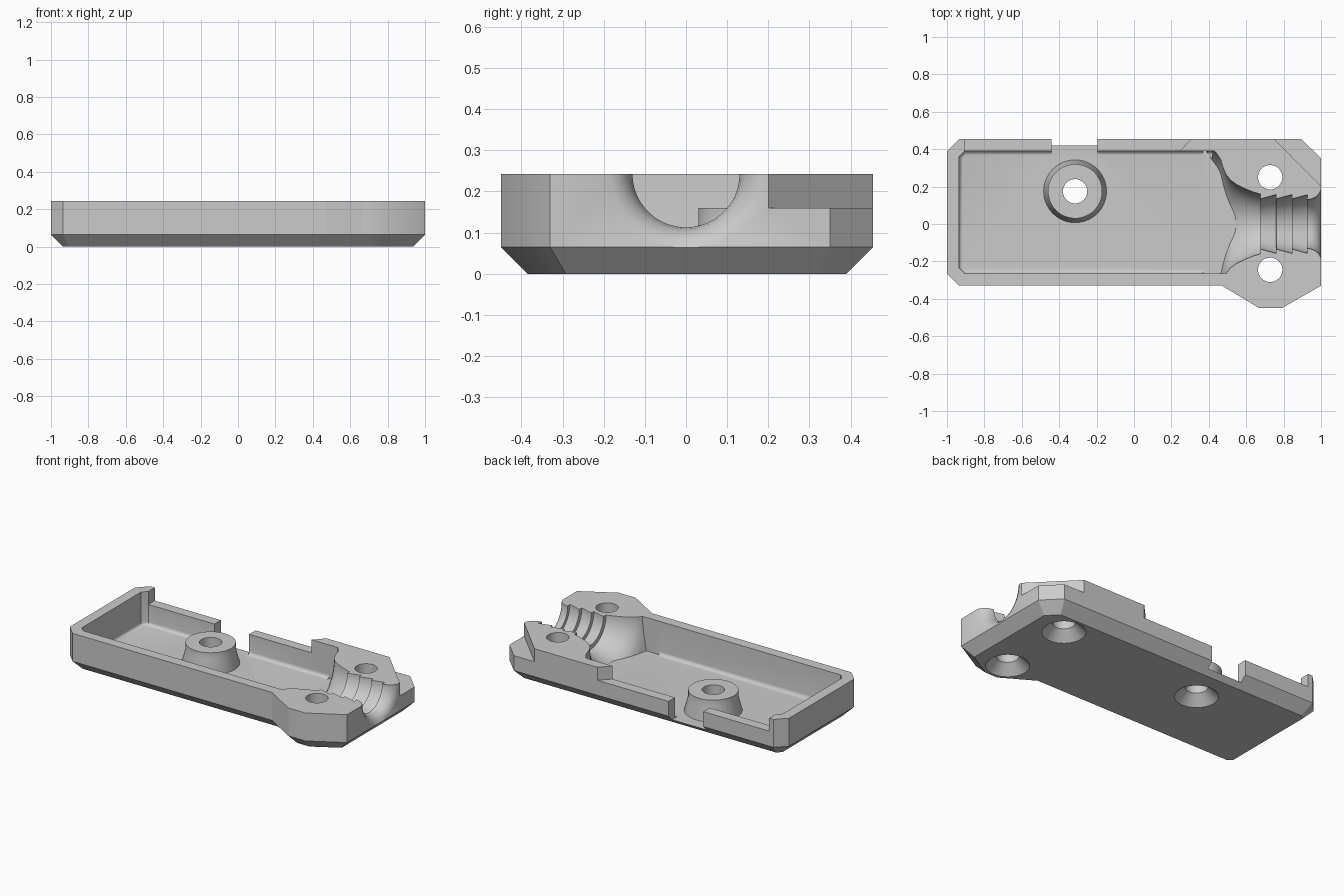
import bpy, bmesh, math
from mathutils import Vector, Matrix

if "Cube" in bpy.data.objects:
    bpy.data.objects.remove(bpy.data.objects["Cube"])

TOP, FLOOR, LEDGE, CHAMFER = 0.243, 0.03, 0.16, 0.065


def make(name, bm):
    bmesh.ops.remove_doubles(bm, verts=bm.verts, dist=1e-5)
    bmesh.ops.recalc_face_normals(bm, faces=bm.faces)
    mesh = bpy.data.meshes.new(name)
    bm.to_mesh(mesh)
    bm.free()
    obj = bpy.data.objects.new(name, mesh)
    bpy.context.collection.objects.link(obj)
    return obj


def inset(points, d):
    """Offset a counter-clockwise outline inwards by d."""
    pts, out = [Vector(p) for p in points], []
    for i, p in enumerate(pts):
        a = (p - pts[i - 1]).normalized()
        b = (pts[(i + 1) % len(pts)] - p).normalized()
        na, nb = Vector((-a.y, a.x)), Vector((-b.y, b.x))
        out.append(p + (na + nb) * d / (1 + na.dot(nb)))
    return out


def loft(name, outline, layers):
    """Stack copies of an outline; each layer is (height, inset)."""
    bm = bmesh.new()
    rings = [[bm.verts.new((p.x, p.y, z)) for p in inset(outline, d)] for z, d in layers]
    n = len(outline)
    for low, high in zip(rings, rings[1:]):
        for i in range(n):
            j = (i + 1) % n
            bm.faces.new((low[i], low[j], high[j], high[i]))
    bm.faces.new(rings[0][::-1])
    bm.faces.new(rings[-1])
    return make(name, bm)


def block(name, x0, x1, y0, y1, z0, z1):
    return loft(name, [(x0, y0), (x1, y0), (x1, y1), (x0, y1)], [(z0, 0), (z1, 0)])


def lathe(name, profile, matrix, steps=64):
    """Spin (radius, height) points about the local z axis."""
    bm = bmesh.new()
    rings = []
    for r, z in profile:
        rings.append([bm.verts.new(matrix @ Vector((r * math.cos(t), r * math.sin(t), z)))
                      for t in (2 * math.pi * i / steps for i in range(steps))])
    for low, high in zip(rings, rings[1:]):
        for i in range(steps):
            j = (i + 1) % steps
            bm.faces.new((low[i], low[j], high[j], high[i]))
    bm.faces.new(rings[0][::-1])
    bm.faces.new(rings[-1])
    return make(name, bm)


def combine(obj, tool, operation="DIFFERENCE"):
    mod = obj.modifiers.new("cut", "BOOLEAN")
    mod.operation, mod.solver, mod.object = operation, "EXACT", tool
    graph = bpy.context.evaluated_depsgraph_get()
    mesh = bpy.data.meshes.new_from_object(obj.evaluated_get(graph))
    obj.modifiers.clear()
    obj.data = mesh
    bpy.data.objects.remove(tool)


# Outer shell with a chamfered underside
outline = [(-1, -0.265), (-0.935, -0.33), (0.47, -0.33), (0.67, -0.45), (0.79, -0.45),
           (1, -0.33), (1, 0.35), (0.895, 0.455), (-0.935, 0.455), (-1, 0.39)]
shell = loft("casing_half", outline, [(0, CHAMFER), (CHAMFER, 0), (TOP, 0)])

# Main cavity with a small fillet around the floor
cavity = [(-0.935, -0.235), (-0.905, -0.265), (0.42, -0.265), (0.42, 0.39),
          (-0.905, 0.39), (-0.935, 0.36)]
f = 0.022
fillet = [(FLOOR + f * (1 - math.cos(a)), f * (1 - math.sin(a)))
          for a in (math.pi / 2 * i / 4 for i in range(5))]
combine(shell, loft("cavity", cavity, fillet + [(TOP + 0.1, 0)]))

# Cable neck: flare, saw-tooth grip rings and rounded mouth
neck = [(0.47, 0.37), (0.43, 0.395), (0.395, 0.425), (0.373, 0.445), (0.345, 0.463),
        (0.30, 0.477), (0.265, 0.492), (0.235, 0.515), (0.21, 0.55), (0.188, 0.595),
        (0.17, 0.64), (0.16, 0.675)]
for x in (0.675, 0.76, 0.845):
    neck += [(0.134, x + 0.001), (0.157, x + 0.084)]
neck += [(0.13, 0.925), (0.134, 0.95), (0.145, 0.972), (0.16, 0.988), (0.182, 1), (0.2, 1.01)]
along_x = Matrix.Translation((0, 0, TOP)) @ Matrix.Rotation(math.pi / 2, 4, "Y")
channel = lathe("neck_channel", neck, along_x, 96)
combine(channel, block("neck_limit", 0.3, 1.1, -0.265, 0.39, FLOOR, 1), "INTERSECT")
combine(shell, channel)

# Lowered back wall, cable notch and corner ledge
wall = [(-0.905, 0.37), (0.225, 0.37), (0.33, 0.48), (-0.905, 0.48)]
combine(shell, loft("wall_step", wall, [(LEDGE, 0), (TOP + 0.1, 0)]))
combine(shell, block("wall_notch", -0.44, -0.195, 0.36, 0.5, FLOOR, TOP + 0.1))
corner = [(0.70, 0.505), (1.05, 0.15), (1.05, 0.505)]
combine(shell, loft("corner_step", corner, [(LEDGE, 0), (TOP + 0.1, 0)]))

# Screw boss
post = Matrix.Translation((-0.315, 0.175, 0))
combine(shell, lathe("screw_boss", [(0.168, 0.02), (0.168, FLOOR + 0.002), (0.145, 0.12),
                                    (0.145, LEDGE)], post), "UNION")

# Countersunk screw holes
for x, y in ((-0.315, 0.175), (0.728, 0.25), (0.728, -0.245)):
    hole = [(0.135, -0.01), (0.065, 0.06), (0.065, TOP + 0.1)]
    combine(shell, lathe("screw_hole", hole, Matrix.Translation((x, y, 0))))

# Plain grey plastic
grey = bpy.data.materials.new("grey_plastic")
grey.use_nodes = True
colour = (0.6, 0.6, 0.6, 1)
grey.diffuse_color = colour
grey.node_tree.nodes["Principled BSDF"].inputs["Base Color"].default_value = colour
shell.data.materials.clear()
shell.data.materials.append(grey)

bpy.ops.object.select_all(action="DESELECT")
shell.select_set(True)
bpy.context.view_layer.objects.active = shell
bpy.ops.object.shade_smooth_by_angle(angle=math.radians(30))
